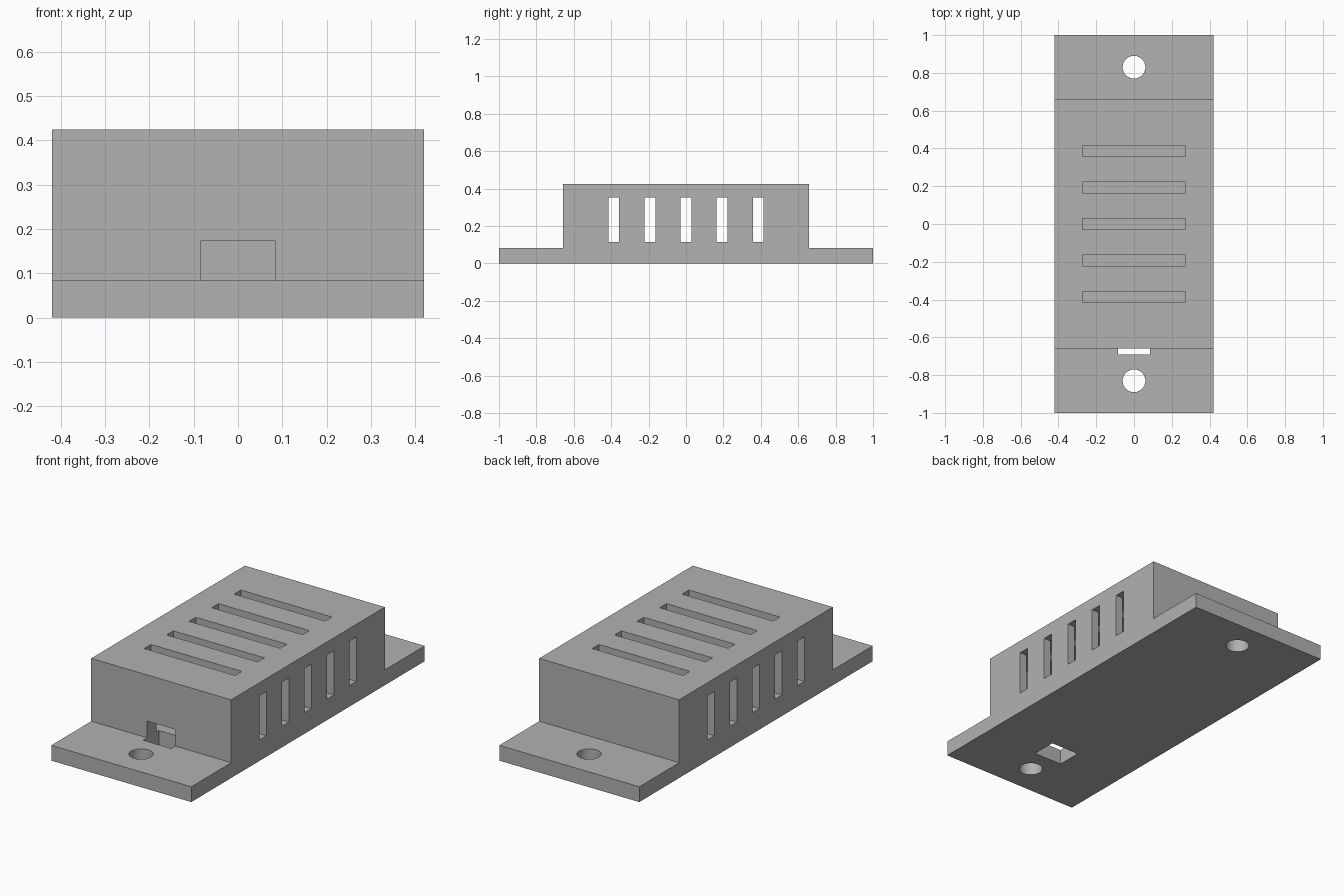
import bpy
import bmesh
import math
from mathutils import Matrix, Vector

if "Cube" in bpy.data.objects:
    bpy.data.objects.remove(bpy.data.objects["Cube"], do_unlink=True)

# Main dimensions
HALF_W, FLOOR, TOP = 0.42, 0.083, 0.424
BODY = 0.658
ROOF, SIDE_WALL, END_WALL = 0.042, 0.042, 0.083

grey = bpy.data.materials.new("plain_grey")
grey.use_nodes = True
colour = (0.445, 0.445, 0.445, 1)
grey.diffuse_color = colour
grey.node_tree.nodes["Principled BSDF"].inputs["Base Color"].default_value = colour


def make_object(name, bm):
    bmesh.ops.recalc_face_normals(bm, faces=bm.faces)
    mesh = bpy.data.meshes.new(name)
    bm.to_mesh(mesh)
    bm.free()
    obj = bpy.data.objects.new(name, mesh)
    bpy.context.scene.collection.objects.link(obj)
    return obj


def add_box(bm, x, y, z):
    spans = (x, y, z)
    centre = Vector([(a + b) / 2 for a, b in spans])
    size = [b - a for a, b in spans] + [1]
    bmesh.ops.create_cube(bm, size=1, matrix=Matrix.Translation(centre) @ Matrix.Diagonal(size))


def cut(target, bm):
    cutter = make_object("cutter", bm)
    cutter.hide_render = True
    mod = target.modifiers.new("cut", "BOOLEAN")
    mod.operation = "DIFFERENCE"
    mod.solver = "EXACT"
    mod.object = cutter
    bpy.context.view_layer.objects.active = target
    bpy.ops.object.modifier_apply(modifier=mod.name)
    bpy.data.objects.remove(cutter, do_unlink=True)


# Enclosure: stepped side profile extruded across the width
bm = bmesh.new()
profile = [(-1, 0), (1, 0), (1, FLOOR), (BODY, FLOOR), (BODY, TOP),
           (-BODY, TOP), (-BODY, FLOOR), (-1, FLOOR)]
face = bm.faces.new([bm.verts.new((-HALF_W, y, z)) for y, z in profile])
extruded = bmesh.ops.extrude_face_region(bm, geom=[face])["geom"]
bmesh.ops.translate(bm, vec=(2 * HALF_W, 0, 0),
                    verts=[v for v in extruded if isinstance(v, bmesh.types.BMVert)])
enclosure = make_object("vented_enclosure", bm)
enclosure.data.materials.append(grey)

# Inner cavity
bm = bmesh.new()
inner_x, inner_y = HALF_W - SIDE_WALL, BODY - END_WALL
add_box(bm, (-inner_x, inner_x), (-inner_y, inner_y), (FLOOR, TOP - ROOF))
cut(enclosure, bm)

# Vent slots through both sides
bm = bmesh.new()
slots = [i * 0.193 for i in range(-2, 3)]
for y in slots:
    add_box(bm, (-0.5, 0.5), (y - 0.029, y + 0.029), (0.114, 0.354))
cut(enclosure, bm)

# Vent slots through the roof
bm = bmesh.new()
for y in slots:
    add_box(bm, (-0.273, 0.273), (y - 0.029, y + 0.029), (0.36, 0.5))
cut(enclosure, bm)

# Cable opening through the front wall and floor
bm = bmesh.new()
add_box(bm, (-0.085, 0.085), (-0.692, -0.555), (-0.1, 0.173))
cut(enclosure, bm)

# Mounting holes in both flanges
bm = bmesh.new()
for y in (-0.83, 0.83):
    bmesh.ops.create_cone(bm, cap_ends=True, segments=48, radius1=0.06, radius2=0.06,
                          depth=0.4, matrix=Matrix.Translation((0, y, 0)))
cut(enclosure, bm)

# Smooth hole walls, sharp edges elsewhere
bpy.ops.object.select_all(action="DESELECT")
enclosure.select_set(True)
bpy.context.view_layer.objects.active = enclosure
bpy.ops.object.shade_smooth_by_angle(angle=math.radians(30))
